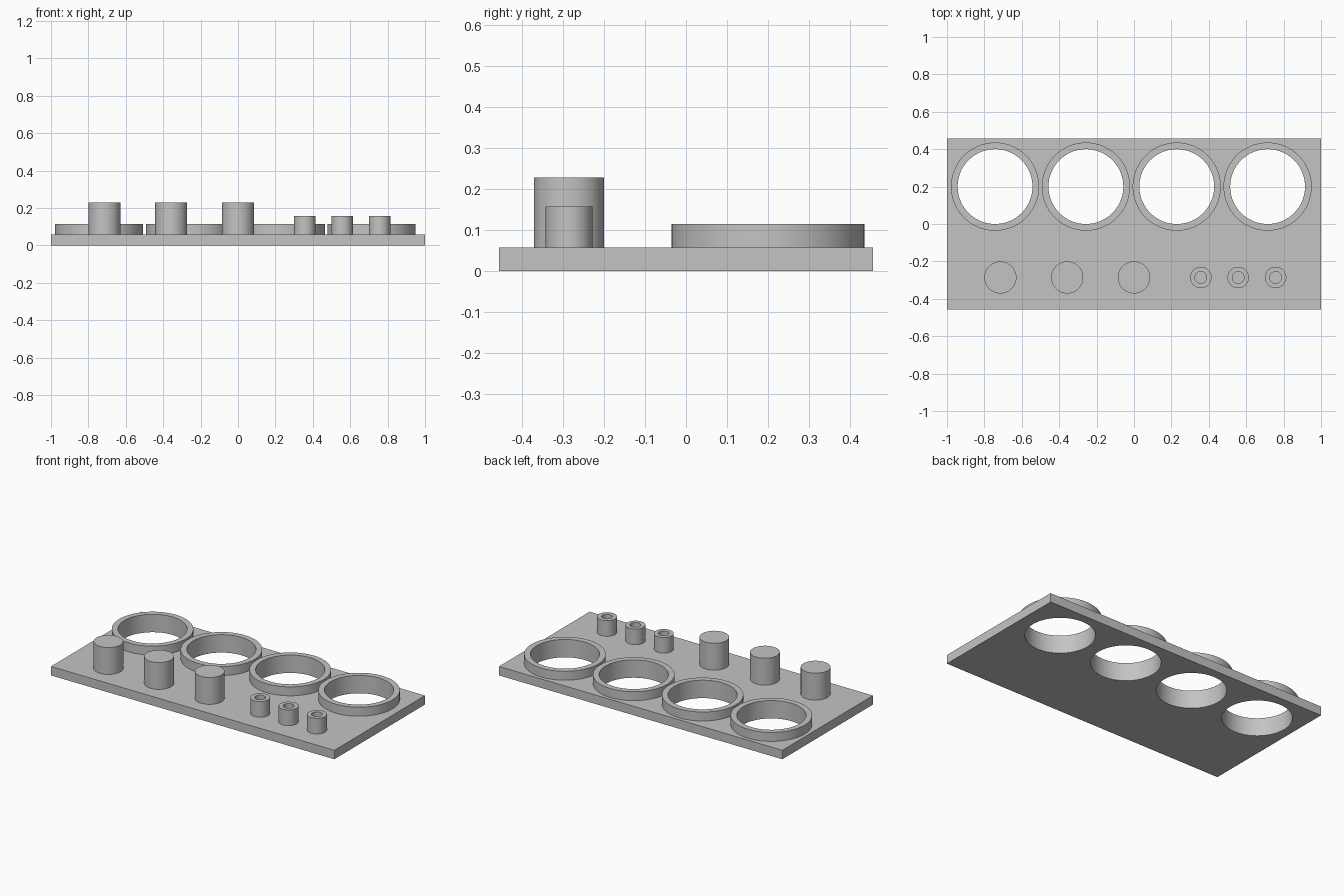
import bpy, bmesh, math

if "Cube" in bpy.data.objects:
    bpy.data.objects.remove(bpy.data.objects["Cube"], do_unlink=True)

U = 1 / 35              # design unit
PLATE_TOP = 2 * U
RING_X = [-26, -9, 8, 25]
RING_Y = 7
HOLE_R = 7
POST_Y = -10
SEGMENTS = 96

grey = bpy.data.materials.new("plain grey")
grey.use_nodes = True
colour = (0.55, 0.55, 0.55, 1)
grey.diffuse_color = colour
grey.node_tree.nodes["Principled BSDF"].inputs["Base Color"].default_value = colour


def activate(obj):
    bpy.ops.object.select_all(action="DESELECT")
    obj.select_set(True)
    bpy.context.view_layer.objects.active = obj


def smooth(obj):
    activate(obj)
    bpy.ops.object.shade_smooth_by_angle(angle=math.radians(30))


def lathe(name, x, y, profile):
    """Turn a (radius, height) profile about a vertical axis; units are U."""
    bm = bmesh.new()
    verts = [bm.verts.new((r * U, 0, z * U)) for r, z in profile]
    edges = [bm.edges.new(pair) for pair in zip(verts, verts[1:])]
    bmesh.ops.spin(bm, geom=verts + edges, cent=(0, 0, 0), axis=(0, 0, 1),
                   angle=math.tau, steps=SEGMENTS)
    bmesh.ops.remove_doubles(bm, verts=bm.verts, dist=1e-5)
    bmesh.ops.recalc_face_normals(bm, faces=bm.faces)
    # The top is the highest flat face and must look upwards
    top = max(bm.faces, key=lambda f: f.calc_center_median().z)
    if top.normal.z < 0:
        bmesh.ops.reverse_faces(bm, faces=bm.faces)
    mesh = bpy.data.meshes.new(name)
    bm.to_mesh(mesh)
    bm.free()
    obj = bpy.data.objects.new(name, mesh)
    bpy.context.collection.objects.link(obj)
    obj.location = (x * U, y * U, 0)
    mesh.materials.append(grey)
    smooth(obj)
    return obj


# Base plate
bpy.ops.mesh.primitive_cube_add(size=1, location=(0, 0, PLATE_TOP / 2))
plate = bpy.context.object
plate.name = "base_plate"
plate.scale = (70 * U, 32 * U, PLATE_TOP)
bpy.ops.object.transform_apply(location=True, rotation=False, scale=True)
plate.data.materials.append(grey)

# Four round holes through the plate
for x in RING_X:
    bpy.ops.mesh.primitive_cylinder_add(vertices=SEGMENTS, radius=HOLE_R * U, depth=1,
                                        location=(x * U, RING_Y * U, 0))
    cutter = bpy.context.object
    cutter.hide_render = True
    cutter.data.materials.append(grey)
    activate(plate)
    cut = plate.modifiers.new("hole", "BOOLEAN")
    cut.operation = "DIFFERENCE"
    cut.solver = "EXACT"
    cut.object = cutter
    bpy.ops.object.modifier_apply(modifier=cut.name)
    bpy.data.objects.remove(cutter, do_unlink=True)
smooth(plate)

# Raised collars around the holes
for i, x in enumerate(RING_X):
    lathe(f"collar_{i + 1}", x, RING_Y, [(8.25, 2), (8.25, 4), (HOLE_R, 4), (HOLE_R, 2)])

# Tall solid pegs
for i, x in enumerate([-25, -12.5, 0]):
    lathe(f"peg_{i + 1}", x, POST_Y, [(3, 2), (3, 8), (0, 8)])

# Short hollow posts
for i, x in enumerate([12.5, 19.5, 26.5]):
    lathe(f"hollow_post_{i + 1}", x, POST_Y, [(2, 2), (2, 5.5), (1.1, 5.5), (1.1, 2)])
